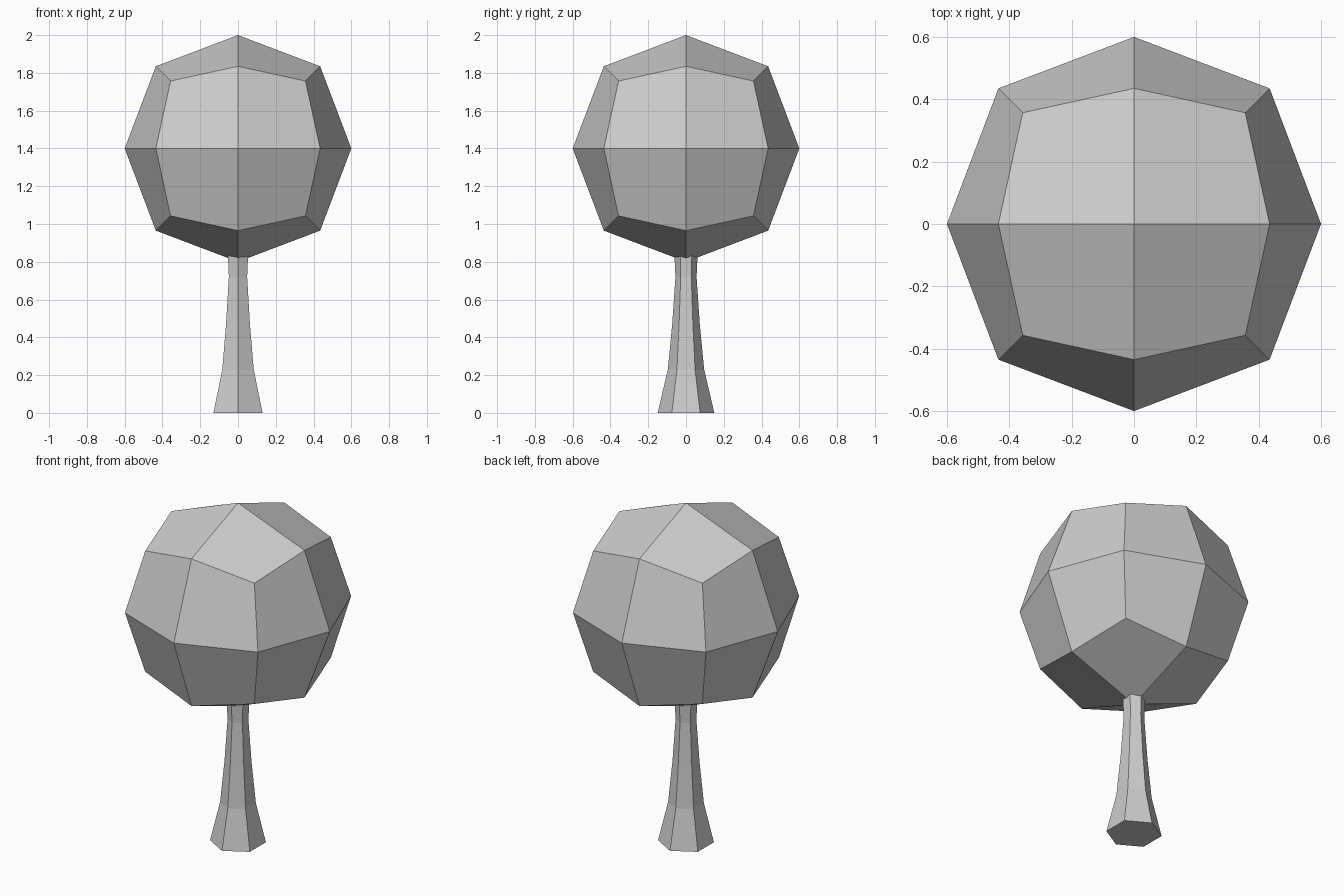
import bpy, bmesh
from math import radians, sin, cos

old = bpy.data.objects.get("Cube")
if old:
    bpy.data.objects.remove(old, do_unlink=True)

grey = bpy.data.materials.new("plain_grey")
grey.use_nodes = True
COLOUR = (0.6, 0.6, 0.6, 1)
grey.diffuse_color = COLOUR
grey.node_tree.nodes["Principled BSDF"].inputs["Base Color"].default_value = COLOUR


def finish(bm, name):
    bmesh.ops.recalc_face_normals(bm, faces=bm.faces)
    mesh = bpy.data.meshes.new(name)
    bm.to_mesh(mesh)
    bm.free()
    mesh.materials.append(grey)
    obj = bpy.data.objects.new(name, mesh)
    bpy.context.collection.objects.link(obj)
    return obj


# Crown: a once-divided cube rounded into a faceted ball
bm = bmesh.new()
bmesh.ops.create_cube(bm, size=2)
bmesh.ops.subdivide_edges(bm, edges=bm.edges[:], cuts=1, use_grid_fill=True)
REACH = {1: 0.6, 2: 0.435, 3: 0.357}  # face centres, edge middles, corners
for v in bm.verts:
    axes = sum(abs(c) > 0.5 for c in v.co)
    v.co *= REACH[axes]
crown = finish(bm, "crown")
crown.location.z = 1.4

# Trunk: six-sided flared column running up into the crown
bm = bmesh.new()
PROFILE = [(0.15, 0), (0.096, 0.23), (0.073, 0.47), (0.056, 0.72), (0.063, 0.87)]
rings = []
for radius, z in PROFILE:
    angles = [radians(30 + 60 * i) for i in range(6)]
    rings.append([bm.verts.new((radius * cos(a), radius * sin(a), z)) for a in angles])
for low, high in zip(rings, rings[1:]):
    for i in range(6):
        j = (i + 1) % 6
        bm.faces.new((low[i], low[j], high[j], high[i]))
bm.faces.new(rings[0])
bm.faces.new(rings[-1])
finish(bm, "trunk")
